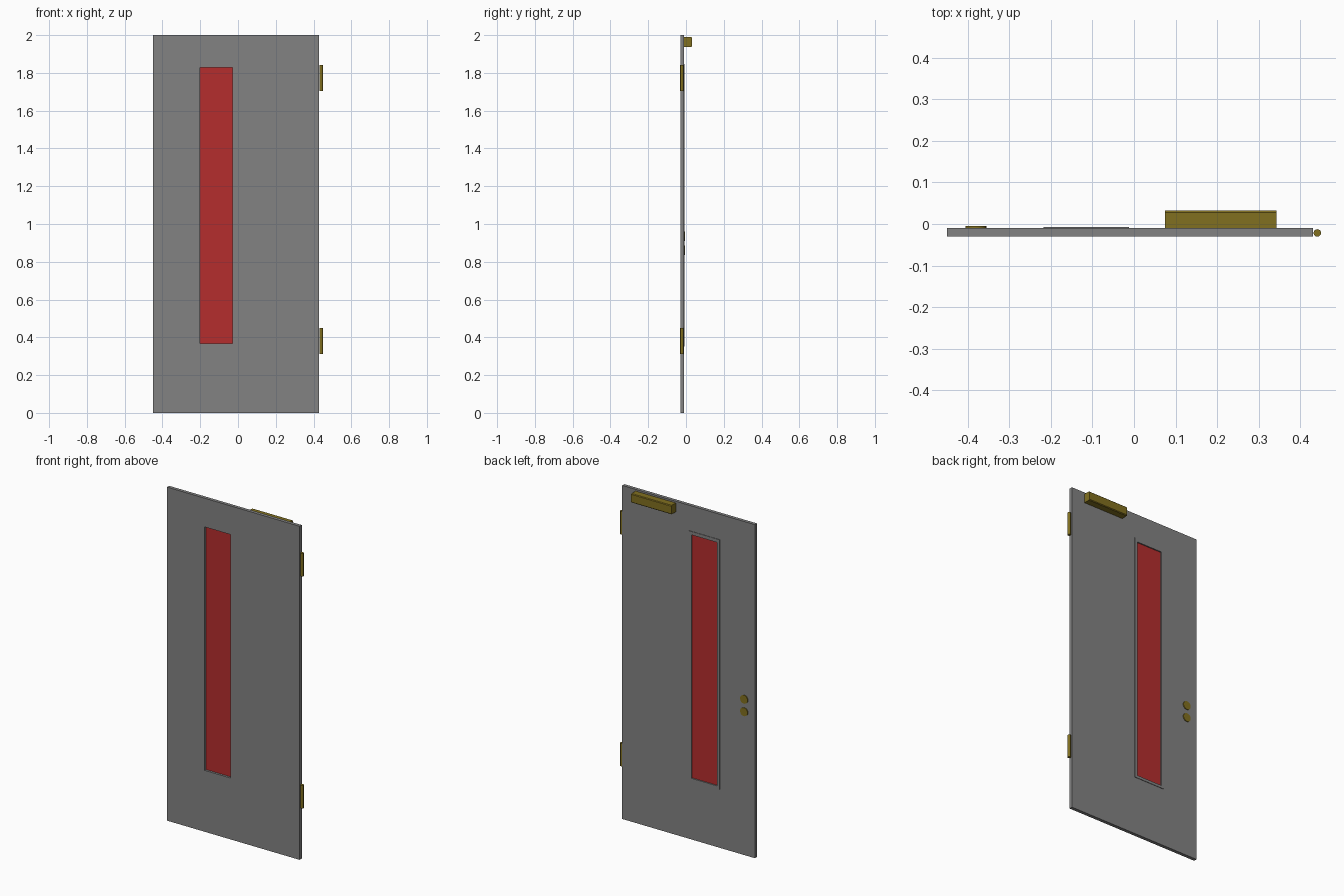
import bpy, bmesh, math
from mathutils import Matrix

if "Cube" in bpy.data.objects:
    bpy.data.objects.remove(bpy.data.objects["Cube"])


def material(name, rgb):
    m = bpy.data.materials.new(name)
    m.diffuse_color = (*rgb, 1)
    m.use_nodes = True
    m.node_tree.nodes["Principled BSDF"].inputs["Base Color"].default_value = m.diffuse_color
    return m


GREY = material("dark_grey", (0.225, 0.225, 0.225))
GOLD = material("brass", (0.22, 0.16, 0.014))
RED = material("red_glass", (0.46, 0.027, 0.027))


def finish(name, bm, mat):
    bmesh.ops.recalc_face_normals(bm, faces=bm.faces)
    me = bpy.data.meshes.new(name)
    bm.to_mesh(me)
    bm.free()
    ob = bpy.data.objects.new(name, me)
    bpy.context.collection.objects.link(ob)
    me.materials.append(mat)
    return ob


def box(name, x, y, z, mat):
    bm = bmesh.new()
    bmesh.ops.create_cube(bm, size=1)
    for v in bm.verts:
        v.co = [a + (b - a) * (c + 0.5) for (a, b), c in zip((x, y, z), v.co)]
    return finish(name, bm, mat)


def panel_with_hole(name, x, y, z, hx, hz, mat):
    """Rectangular slab in the xz plane with a rectangular opening."""
    bm = bmesh.new()
    rings = []
    for (x0, x1), (z0, z1) in ((x, z), (hx, hz)):
        for yy in y:
            rings.append([bm.verts.new((a, yy, b)) for a, b in
                          ((x0, z0), (x1, z0), (x1, z1), (x0, z1))])
    outer_f, outer_b, inner_f, inner_b = rings
    for p, q in ((outer_f, outer_b), (outer_b, inner_b),
                 (inner_b, inner_f), (inner_f, outer_f)):
        for i in range(4):
            j = (i + 1) % 4
            bm.faces.new((p[i], p[j], q[j], q[i]))
    return finish(name, bm, mat)


def cylinder(name, center, r, length, axis, mat, sides=24):
    bm = bmesh.new()
    rot = Matrix.Rotation(math.pi / 2, 4, 'X') if axis == 'Y' else Matrix()
    bmesh.ops.create_cone(bm, cap_ends=True, segments=sides, radius1=r, radius2=r,
                          depth=length, matrix=Matrix.Translation(center) @ rot)
    ob = finish(name, bm, mat)
    for p in ob.data.polygons:
        p.use_smooth = len(p.vertices) == 4
    return ob


# Door leaf with window opening, trim set into the back, recessed glass
WX, WZ = (-0.20, -0.03), (0.368, 1.828)
IN = -0.029  # fittings are let into the leaf, stopping just behind its front
panel_with_hole("door_leaf", (-0.45, 0.43), (-0.03, -0.01), (0, 2), WX, WZ, GREY)
panel_with_hole("window_trim", (-0.218, -0.012), (IN, -0.007),
                (0.352, 1.848), WX, WZ, GREY)
box("window_glass", WX, (-0.017, -0.014), WZ, RED)

# Hinge barrels
for tag, z in (("lower", 0.381), ("upper", 1.772)):
    cylinder(tag + "_hinge", (0.4405, -0.0215, z), 0.009, 0.138, 'Z', GOLD)

# Lock discs on the back
for tag, z in (("lower", 0.86), ("upper", 0.935)):
    cylinder(tag + "_lock_disc", (-0.38, (IN - 0.005) / 2, z), 0.025,
             -0.005 - IN, 'Y', GOLD)

# Door closer housing, long outer edges chamfered
closer = box("door_closer", (0.075, 0.342), (IN, 0.032), (1.936, 1.99), GOLD)
bm = bmesh.new()
bm.from_mesh(closer.data)
edges = [e for e in bm.edges if all(v.co.y > 0 for v in e.verts)
         and abs(e.verts[0].co.z - e.verts[1].co.z) < 1e-4]
bmesh.ops.bevel(bm, geom=edges, offset=0.004, segments=1, affect='EDGES')
bm.to_mesh(closer.data)
bm.free()
